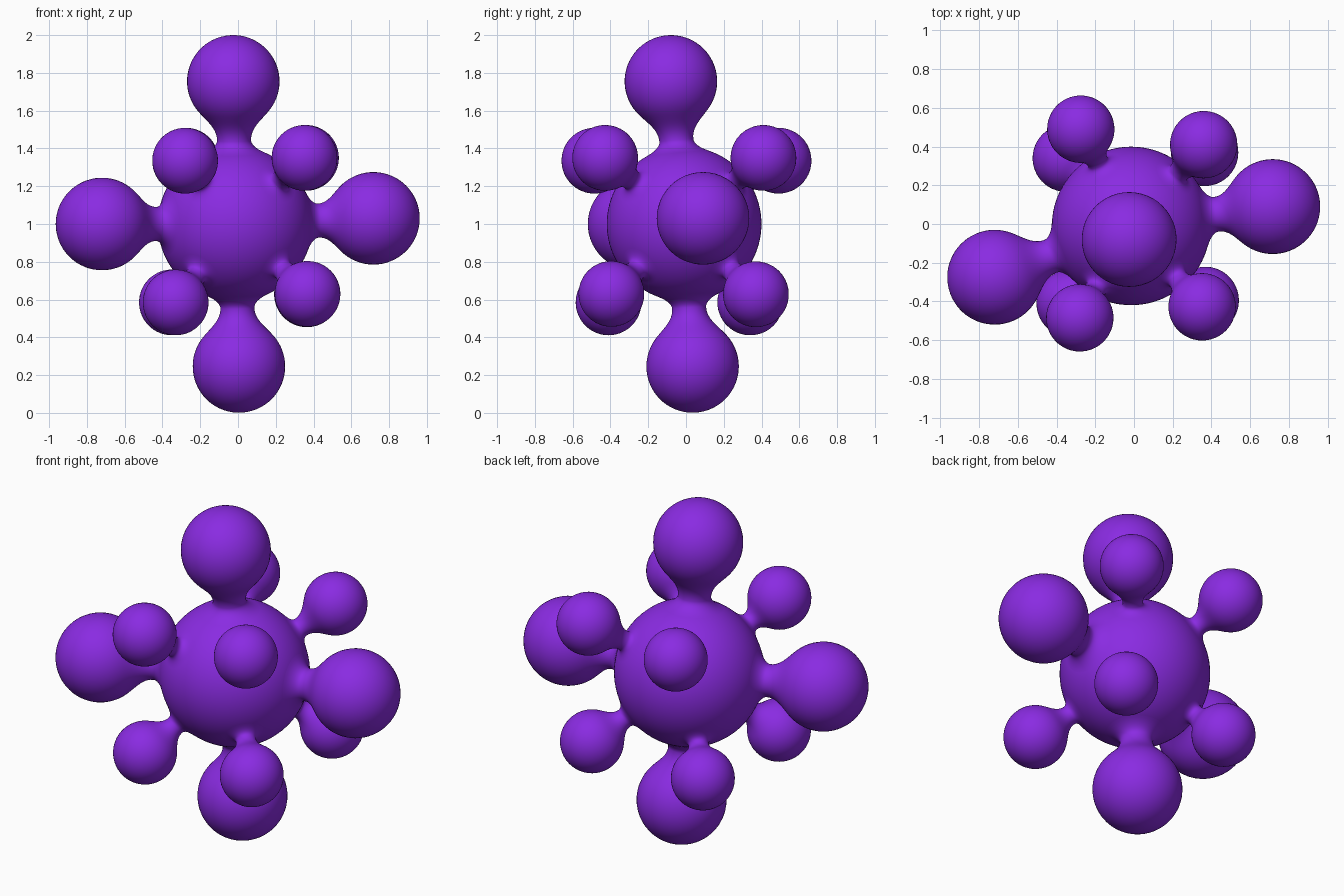
import bpy, bmesh, math
from mathutils import Vector, Matrix
from mathutils.geometry import interpolate_bezier

cube = bpy.data.objects.get("Cube")
if cube:
    bpy.data.objects.remove(cube, do_unlink=True)

purple = bpy.data.materials.new("violet")
purple.use_nodes = True
colour = (0.254, 0.024, 0.76, 1)
purple.diffuse_color = colour
purple.node_tree.nodes["Principled BSDF"].inputs["Base Color"].default_value = colour

CENTRE = Vector((-0.015, -0.01, 1.0))
CORE_R = 0.41


def finish(bm, name, matrix):
    """Turn a bmesh into a smooth violet object."""
    bmesh.ops.recalc_face_normals(bm, faces=bm.faces)
    for f in bm.faces:
        f.smooth = True
    mesh = bpy.data.meshes.new(name)
    bm.to_mesh(mesh)
    bm.free()
    mesh.materials.append(purple)
    ob = bpy.data.objects.new(name, mesh)
    ob.matrix_world = matrix
    bpy.context.collection.objects.link(ob)


def lobe(name, position, radius, neck_r, neck_t, flare_r, leave):
    """Lathe a bulb whose neck flares out tangent to the core."""
    offset = Vector(position) - CENTRE
    dist = offset.length
    a = math.asin(flare_r / CORE_R)
    foot = Vector((flare_r, 0, CORE_R * math.cos(a)))
    foot_dir = Vector((-math.cos(a), 0, math.sin(a)))
    neck = Vector((neck_r, 0, neck_t))
    b = math.radians(leave)
    join = Vector((radius * math.cos(b), 0, dist - radius * math.sin(b)))
    join_dir = Vector((math.sin(b), 0, math.cos(b)))
    up = Vector((0, 0, 1))

    # flare, taper, then the round end
    k = 0.6 * (flare_r - neck_r)
    pts = interpolate_bezier(foot, foot + foot_dir * k, neck - up * k * 0.6, neck, 10)
    k = (join - neck).length * 0.36
    pts += interpolate_bezier(neck, neck + up * k, join - join_dir * k, join, 12)[1:]
    steps = 24
    for i in range(1, steps + 1):
        e = -b + (math.pi / 2 + b) * i / steps
        pts.append(Vector((radius * math.cos(e), 0, dist + radius * math.sin(e))))

    bm = bmesh.new()
    verts = [bm.verts.new(p) for p in pts]
    edges = [bm.edges.new(pair) for pair in zip(verts, verts[1:])]
    bmesh.ops.spin(bm, geom=verts + edges, cent=(0, 0, 0), axis=(0, 0, 1),
                   angle=math.tau, steps=48)
    bmesh.ops.remove_doubles(bm, verts=bm.verts, dist=0.0002)
    turn = up.rotation_difference(offset).to_matrix().to_4x4()
    finish(bm, name, Matrix.Translation(CENTRE) @ turn)


# Round core
bm = bmesh.new()
bmesh.ops.create_uvsphere(bm, u_segments=96, v_segments=48, radius=CORE_R - 0.0005)
finish(bm, "core", Matrix.Translation(CENTRE))

# Four large lobes
large = {
    "top_lobe": (-0.025, -0.08, 1.755),
    "bottom_lobe": (0.005, 0.035, 0.246),
    "left_lobe": (0.717, 0.09, 1.03),
    "right_lobe": (-0.72, -0.275, 1.0),
}
for name, pos in large.items():
    lobe(name, pos, 0.245, 0.09, 0.445, 0.16, 40)

# Eight small lobes, one per diagonal
small = {
    "upper_front_right_lobe": (-0.28, -0.485, 1.335),
    "upper_front_left_lobe": (0.352, -0.428, 1.35),
    "upper_back_right_lobe": (-0.275, 0.49, 1.335),
    "upper_back_left_lobe": (0.36, 0.41, 1.35),
    "lower_front_right_lobe": (-0.33, -0.41, 0.585),
    "lower_front_left_lobe": (0.368, -0.395, 0.63),
    "lower_back_right_lobe": (-0.35, 0.34, 0.585),
    "lower_back_left_lobe": (0.365, 0.37, 0.628),
}
for name, pos in small.items():
    lobe(name, pos, 0.174, 0.055, 0.435, 0.11, 45)
